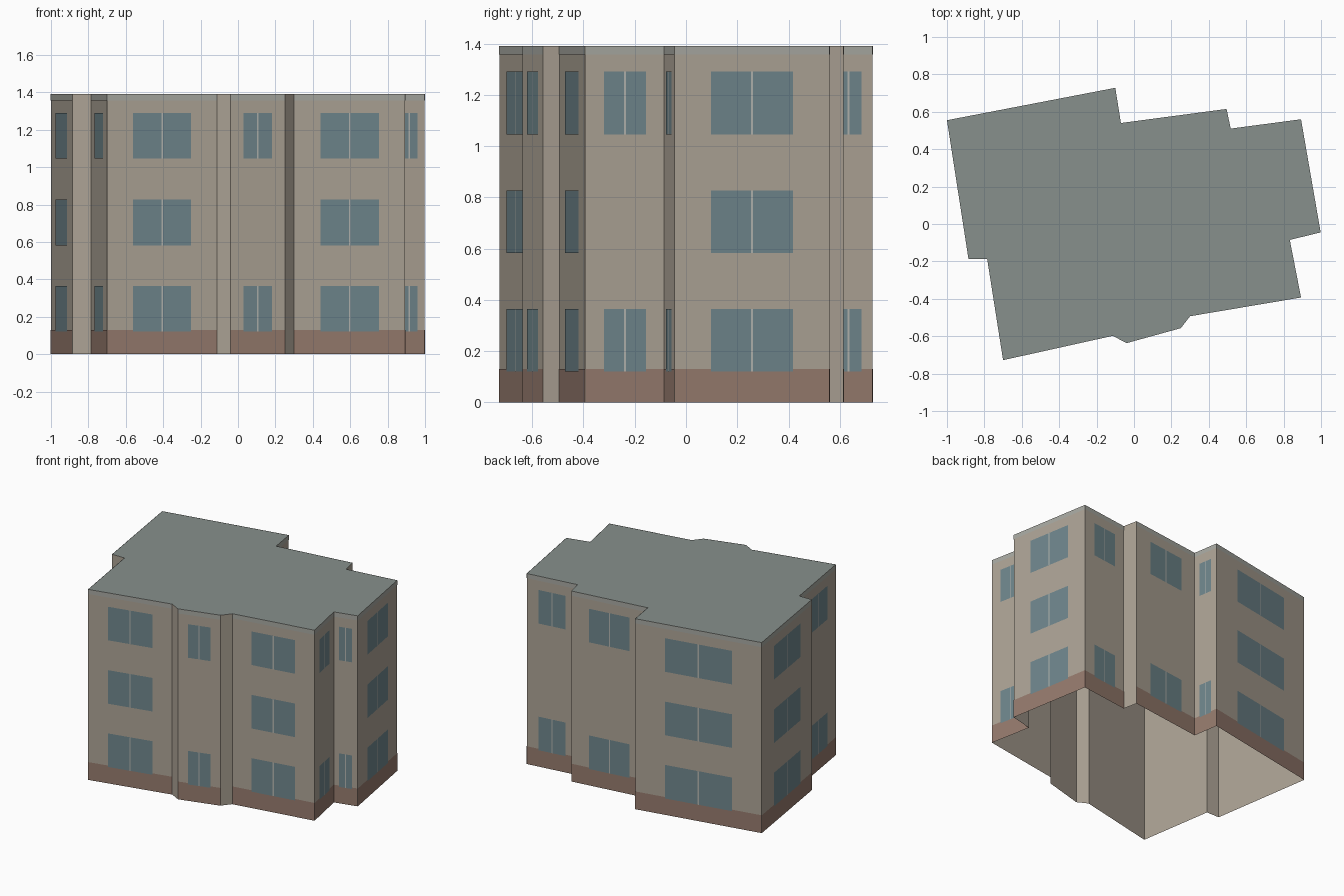
import bpy, bmesh
from mathutils import Vector

if "Cube" in bpy.data.objects:
    bpy.data.objects.remove(bpy.data.objects["Cube"])

HEIGHT = 1.39
# Footprint, counter-clockwise from the front left corner
PLAN = [(-0.70, -0.728), (-0.113, -0.598), (-0.04, -0.637), (0.25, -0.557),
        (0.30, -0.493), (0.893, -0.393), (0.833, -0.085), (0.998, -0.045),
        (0.893, 0.56), (0.517, 0.51), (0.495, 0.615), (-0.07, 0.54),
        (-0.10, 0.728), (-1.0, 0.555), (-0.885, -0.187), (-0.785, -0.187)]
FLOORS = [0.12, 0.582, 1.045]
WINDOW_H = 0.245
WINDOW_FRACTION = 0.53


def material(name, rgb):
    mat = bpy.data.materials.new(name)
    mat.diffuse_color = (*rgb, 1)
    mat.use_nodes = True
    mat.node_tree.nodes["Principled BSDF"].inputs["Base Color"].default_value = mat.diffuse_color
    return mat


def make_object(name, bm, mat):
    mesh = bpy.data.meshes.new(name)
    bm.to_mesh(mesh)
    bm.free()
    mesh.materials.append(mat)
    obj = bpy.data.objects.new(name, mesh)
    bpy.context.collection.objects.link(obj)


def panel(bm, a, b, z0, z1, t0=0.0, t1=1.0, offset=0.0):
    """Upright quad on wall a-b between fractions t0 and t1, pushed outward."""
    d = b - a
    out = Vector((d.y, -d.x)).normalized() * offset
    p, q = a + d * t0 + out, a + d * t1 + out
    bm.faces.new([bm.verts.new((v.x, v.y, z))
                  for v, z in ((p, z0), (q, z0), (q, z1), (p, z1))])


walls, base, cornice, glass, mullions, roof = (bmesh.new() for _ in range(6))
points = [Vector(p) for p in PLAN]
for a, b in zip(points, points[1:] + points[:1]):
    length = (b - a).length
    panel(walls, a, b, 0, HEIGHT)
    if length < 0.14:          # narrow returns stay plain
        continue
    panel(base, a, b, 0, 0.13, offset=0.0015)
    panel(cornice, a, b, 1.357, HEIGHT, offset=0.0015)
    # Long walls have windows on every floor, short ones skip the middle
    half = WINDOW_FRACTION / 2
    bar = 0.004 / length
    for z in (FLOORS if length > 0.58 else FLOORS[::2]):
        panel(glass, a, b, z, z + WINDOW_H, 0.5 - half, 0.5 + half, 0.0025)
        panel(mullions, a, b, z, z + WINDOW_H, 0.5 - bar, 0.5 + bar, 0.0035)

# Flat roof over the footprint; the underside is open
roof.faces.new([roof.verts.new((p.x, p.y, HEIGHT)) for p in points])
bmesh.ops.remove_doubles(walls, verts=walls.verts[:], dist=0.0005)

make_object("walls", walls, material("render_beige", (0.42, 0.37, 0.305)))
make_object("base_band", base, material("brick_brown", (0.305, 0.198, 0.155)))
make_object("roof_edge_band", cornice, material("edge_grey", (0.39, 0.395, 0.36)))
make_object("windows", glass, material("window_blue", (0.16, 0.24, 0.265)))
make_object("window_mullions", mullions, material("mullion_grey", (0.45, 0.46, 0.43)))
make_object("roof", roof, material("roof_grey", (0.245, 0.28, 0.265)))
